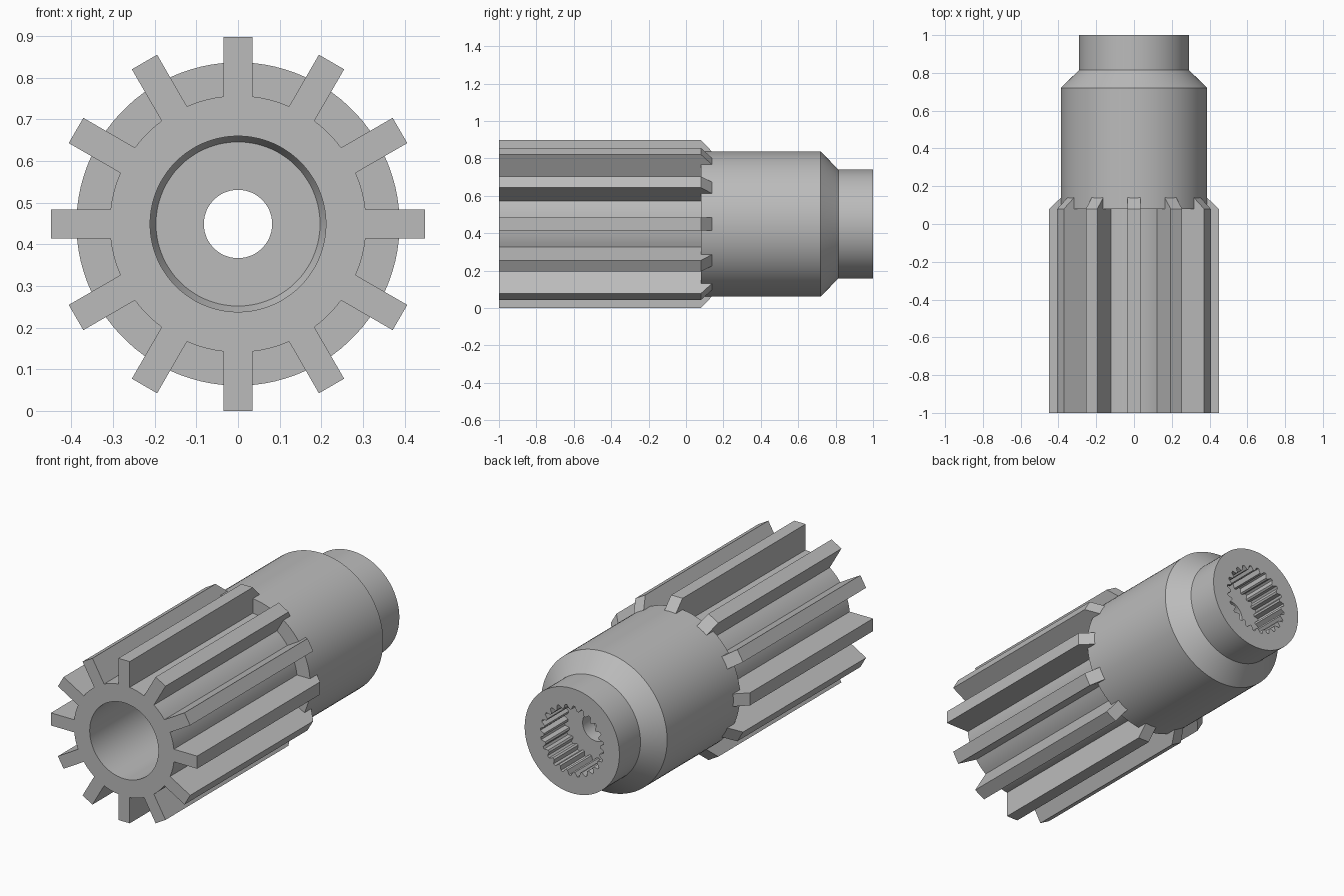
import bpy, bmesh, math
from mathutils import Matrix, Vector

old = bpy.data.objects.get("Cube")
if old:
    bpy.data.objects.remove(old)

N = 96                     # points in every loop
TEETH = 12
TIP, BODY, ROOT, HALF = 0.449, 0.388, 0.308, 0.035
AXIS = 0.449               # height of the shaft axis
GEAR_END = 0.08

steel = bpy.data.materials.new("grey steel")
steel.use_nodes = True
colour = (0.5, 0.5, 0.5, 1)
steel.diffuse_color = colour
steel.node_tree.nodes["Principled BSDF"].inputs["Base Color"].default_value = colour


def polar(r, a):
    return r * math.sin(a), r * math.cos(a)


def loop_angle(i):
    return math.tau * (i - 1.5) / N


def ring(r):
    return [polar(r, loop_angle(i)) for i in range(N)]


def spline_outline(inner, outer):
    return [polar(outer if i % 4 < 2 else inner, loop_angle(i)) for i in range(N)]


def gear_outline():
    # straight-sided teeth joined by round groove floors
    points = []
    edge = math.asin(HALF / ROOT)
    pitch = math.tau / TEETH
    foot = ROOT * math.cos(edge)
    for k in range(TEETH):
        turn = Matrix.Rotation(-k * pitch, 2)
        for p in ((-HALF, foot), (-HALF, TIP), (HALF, TIP), (HALF, foot)):
            points.append(tuple(turn @ Vector(p)))
        for j in range(1, 5):
            points.append(polar(ROOT, k * pitch + edge + (pitch - 2 * edge) * j / 5))
    return points


def finish(bm, name):
    bmesh.ops.recalc_face_normals(bm, faces=bm.faces)
    mesh = bpy.data.meshes.new(name)
    bm.to_mesh(mesh)
    bm.free()
    mesh.materials.append(steel)
    obj = bpy.data.objects.new(name, mesh)
    obj.location.z = AXIS
    bpy.context.collection.objects.link(obj)
    bpy.ops.object.select_all(action="DESELECT")
    obj.select_set(True)
    bpy.context.view_layer.objects.active = obj
    bpy.ops.object.shade_smooth_by_angle(angle=math.radians(20))
    return obj


# Shaft: loops run over the outside, through the bores and back along the gear
spline = spline_outline(0.172, 0.195)
sections = [
    (ring(0.3), GEAR_END), (ring(BODY), GEAR_END),
    (ring(BODY), 0.72), (ring(0.291), 0.815), (ring(0.291), 1),
    (spline, 1), (spline, 0.79),
    (ring(0.082), 0.79), (ring(0.082), 0.7),
    (ring(0.197), 0.7), (ring(0.211), 0.67), (ring(0.211), -1),
    (gear_outline(), -1), (gear_outline(), GEAR_END),
]
bm = bmesh.new()
loops = [[bm.verts.new((x, y, z)) for x, z in pts] for pts, y in sections]
for a, b in zip(loops, loops[1:]):
    for i in range(N):
        j = (i + 1) % N
        bm.faces.new((a[i], a[j], b[j], b[i]))
finish(bm, "gear_shaft")

# Sloped ends of the teeth, fading into the round body
bm = bmesh.new()
side = ((GEAR_END, 0.37), (GEAR_END, TIP), (0.14, BODY - 0.002), (0.14, 0.37))
for k in range(TEETH):
    turn = Matrix.Rotation(math.tau * k / TEETH, 3, "Y")
    left, right = [[bm.verts.new(turn @ Vector((x, y, z))) for y, z in side]
                   for x in (-HALF, HALF)]
    bm.faces.new(left)
    bm.faces.new(right)
    for i in range(1, 4):
        j = (i + 1) % 4
        bm.faces.new((left[i], left[j], right[j], right[i]))
finish(bm, "tooth_ends")
